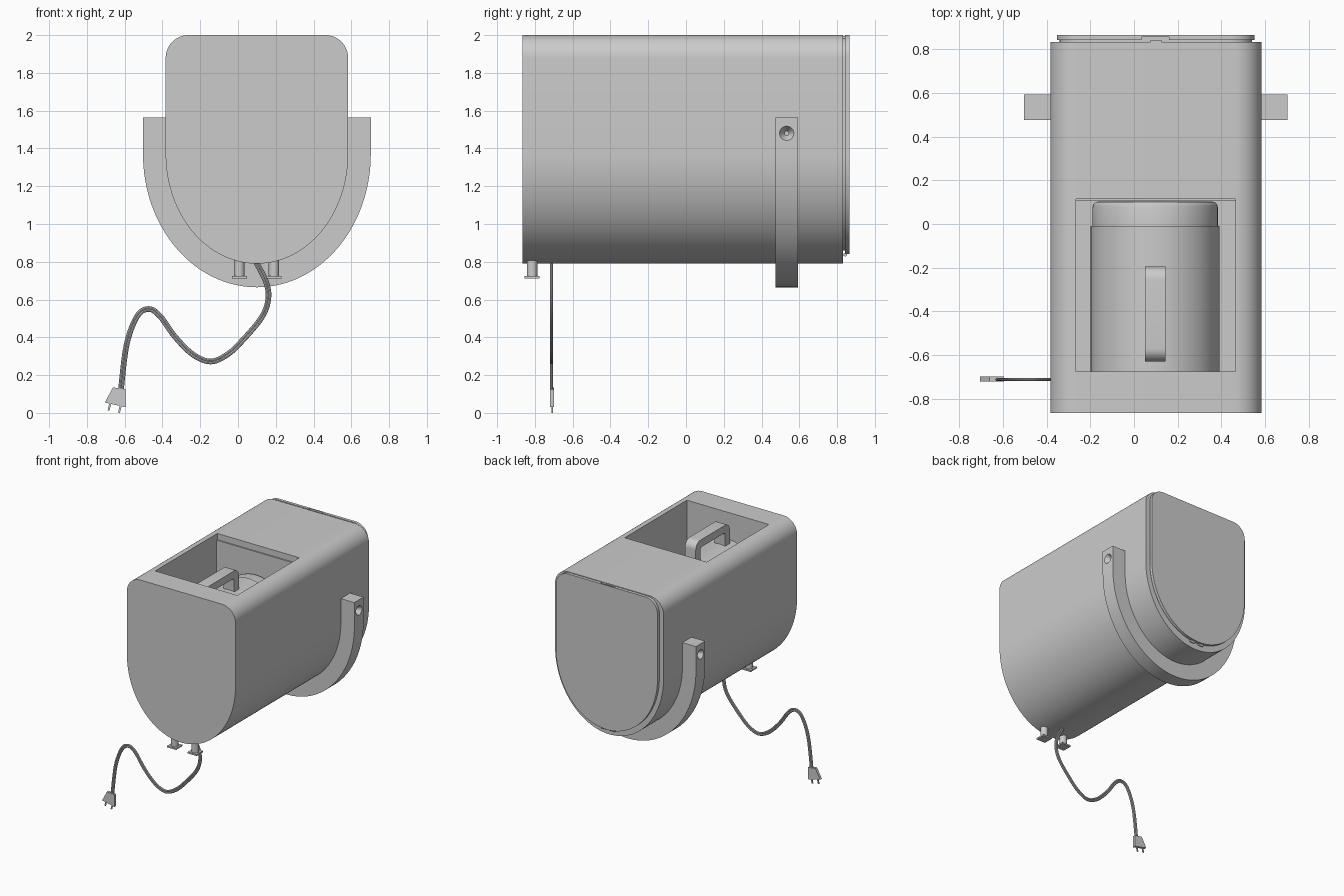
import bpy, bmesh, math
from mathutils import Vector

cube = bpy.data.objects.get("Cube")
if cube:
    bpy.data.objects.remove(cube, do_unlink=True)

GREY = (0.6, 0.6, 0.6, 1)
grey = bpy.data.materials.new("plain grey")
grey.use_nodes = True
grey.diffuse_color = GREY
grey.node_tree.nodes["Principled BSDF"].inputs["Base Color"].default_value = GREY

CX = 0.1  # centre line of the body


def finish(name, bm, smooth=True):
    bmesh.ops.recalc_face_normals(bm, faces=bm.faces)
    mesh = bpy.data.meshes.new(name)
    bm.to_mesh(mesh)
    bm.free()
    mesh.materials.append(grey)
    obj = bpy.data.objects.new(name, mesh)
    bpy.context.collection.objects.link(obj)
    if smooth:
        shade(obj)
    return obj


def select(obj):
    bpy.ops.object.select_all(action='DESELECT')
    obj.select_set(True)
    bpy.context.view_layer.objects.active = obj


def shade(obj):
    select(obj)
    bpy.ops.object.shade_smooth_by_angle(angle=math.radians(30))


def extrude_y(name, outline, y0, y1):
    """Prism from an (x, z) outline running from y0 to y1."""
    bm = bmesh.new()
    face = bm.faces.new([bm.verts.new((x, y0, z)) for x, z in outline])
    ext = bmesh.ops.extrude_face_region(bm, geom=[face])
    verts = [v for v in ext["geom"] if isinstance(v, bmesh.types.BMVert)]
    bmesh.ops.translate(bm, verts=verts, vec=(0, y1 - y0, 0))
    return finish(name, bm)


def box(name, x, y, z):
    return extrude_y(name, [(x[0], z[0]), (x[1], z[0]), (x[1], z[1]), (x[0], z[1])], *y)


def cone(name, centre, r1, r2, depth, axis):
    bm = bmesh.new()
    bmesh.ops.create_cone(bm, cap_ends=True, segments=32, radius1=r1, radius2=r2, depth=depth)
    turn = Vector((0, 0, 1)).rotation_difference(Vector(axis)).to_matrix()
    bmesh.ops.rotate(bm, verts=bm.verts, matrix=turn)
    bmesh.ops.translate(bm, verts=bm.verts, vec=centre)
    return finish(name, bm)


def cut(obj, cutter):
    cutter.hide_render = True
    mod = obj.modifiers.new("cut", 'BOOLEAN')
    mod.operation = 'DIFFERENCE'
    mod.solver = 'EXACT'
    mod.object = cutter
    select(obj)
    bpy.ops.object.modifier_apply(modifier=mod.name)
    bpy.data.objects.remove(cutter, do_unlink=True)
    shade(obj)


def arc(cx, cz, rx, rz, a0, a1, n):
    steps = [math.radians(a0 + (a1 - a0) * i / n) for i in range(n + 1)]
    return [(cx + rx * math.cos(a), cz + rz * math.sin(a)) for a in steps]


SHOULDER = 1.37  # height where the straight sides meet the rounded belly


def tub(half, bottom, top, r):
    """Rounded top corners, straight sides, half-ellipse belly."""
    return (arc(CX, SHOULDER, half, SHOULDER - bottom, 180, 360, 64)
            + arc(CX + half - r, top - r, r, r, 0, 90, 12)
            + arc(CX - half + r, top - r, r, r, 90, 180, 12))


# Main housing with the open bay in its top
body = extrude_y("housing", tub(0.483, 0.79, 2.0, 0.12), -0.865, 0.832)
cut(body, box("bay_cutter", (-0.265, 0.465), (-0.675, 0.115), (1.18, 2.1)))
box("bay_back_lip", (-0.265, 0.465), (0.105, 0.116), (1.18, 1.95))

# Lid on the back, set off by a narrow neck, with a latch notch and hinge
extrude_y("lid_neck", tub(0.44, 0.86, 1.985, 0.11), 0.83, 0.846)
lid = extrude_y("lid", tub(0.452, 0.84, 2.0, 0.11), 0.841, 0.865)
cut(lid, box("latch_cutter", (0.035, 0.16), (0.83, 0.856), (1.98, 2.1)))
box("latch_tab", (0.075, 0.125), (0.83, 0.842), (1.96, 1.995))
for side in (-1, 1):
    cone("hinge_knuckle", (CX + side * 0.04, 0.843, 0.838), 0.01, 0.01, 0.04, (1, 0, 0))

# Stand band wrapped under the housing, with a bolt dimple on each side
outer, inner, band_top = 0.603, 0.48, 1.565
band_outline = ([(CX - outer, band_top)]
                + arc(CX, SHOULDER, outer, SHOULDER - 0.665, 180, 360, 64)
                + [(CX + outer, band_top), (CX + inner, band_top)]
                + arc(CX, SHOULDER, inner, SHOULDER - 0.795, 360, 180, 64)
                + [(CX - inner, band_top)])
band = extrude_y("stand_band", band_outline, 0.475, 0.592)
for side in (-1, 1):
    cut(band, cone("dimple_cutter", (CX + side * outer, 0.533, 1.48),
                   0.012, 0.064, 0.08, (side, 0, 0)))

# Pot lying in the bay: lathed around the y axis
POT_Z = 1.49
bm = bmesh.new()
profile = [(0, -0.674), (0.295, -0.674), (0.295, -0.01), (0.287, -0.01), (0.287, 0.075),
           (0.283, 0.09), (0.273, 0.1), (0.255, 0.104), (0, 0.104)]
ring = [bm.verts.new((CX - 0.003 + r, y, POT_Z)) for r, y in profile]
edges = [bm.edges.new(pair) for pair in zip(ring, ring[1:])]
bmesh.ops.spin(bm, geom=ring + edges, cent=(CX - 0.003, 0, POT_Z), axis=(0, 1, 0),
               angle=math.tau, steps=64, use_duplicate=False)
bmesh.ops.remove_doubles(bm, verts=bm.verts, dist=0.0005)
finish("pot", bm)


# Pot handle: a square bar bent into a rounded bridge
def bridge(y0, y1, top, r):
    return ([(y0, 1.77)] + arc(y0 + r, top - r, r, r, 180, 90, 8)
            + arc(y1 - r, top - r, r, r, 90, 0, 8) + [(y1, 1.77)])


def loop_strip(name, outline, x0, x1):
    bm = bmesh.new()
    face = bm.faces.new([bm.verts.new((x0, y, z)) for y, z in outline])
    ext = bmesh.ops.extrude_face_region(bm, geom=[face])
    verts = [v for v in ext["geom"] if isinstance(v, bmesh.types.BMVert)]
    bmesh.ops.translate(bm, verts=verts, vec=(x1 - x0, 0, 0))
    return finish(name, bm)


loop_strip("pot_handle", bridge(-0.63, -0.195, 1.95, 0.06)
           + bridge(-0.57, -0.255, 1.89, 0.02)[::-1], 0.05, 0.145)

# Two small feet under the front
for x in (0.007, 0.19):
    cone("foot_stem", (x, -0.815, 0.77), 0.028, 0.028, 0.1, (0, 0, 1))
    box("foot_pad", (x - 0.04, x + 0.04), (-0.855, -0.775), (0.712, 0.724))

# Power cord: flat twin-strand cable along a smooth path
CORD_Y = -0.712
path = [(0.095, 0.8), (0.15, 0.69), (0.16, 0.6), (0.125, 0.505), (0.025, 0.385),
        (-0.055, 0.31), (-0.145, 0.272), (-0.24, 0.31), (-0.335, 0.405), (-0.415, 0.515),
        (-0.475, 0.55), (-0.535, 0.51), (-0.59, 0.36), (-0.62, 0.12)]


def catmull(a, b, c, d, t):
    return 0.5 * (2 * b + (c - a) * t + (2 * a - 5 * b + 4 * c - d) * t ** 2
                  + (3 * b - a - 3 * c + d) * t ** 3)


pts = [Vector(p) for p in [path[0]] + path + [path[-1]]]
line = [catmull(*pts[i:i + 4], k / 6) for i in range(len(path) - 1) for k in range(6)]
line.append(pts[-1])
strands = bmesh.new()
for offset in (-0.007, 0.007):
    rings = []
    for i, p in enumerate(line):
        along = (line[min(i + 1, len(line) - 1)] - line[max(i - 1, 0)]).normalized()
        side = Vector((-along.y, along.x))
        ring = []
        for k in range(8):
            a = math.tau * k / 8
            q = p + side * (offset + 0.008 * math.cos(a))
            ring.append(strands.verts.new((q.x, CORD_Y + 0.007 * math.sin(a), q.y)))
        rings.append(ring)
    for r0, r1 in zip(rings, rings[1:]):
        for k in range(8):
            strands.faces.new((r0[k], r0[k - 1], r1[k - 1], r1[k]))
    strands.faces.new(rings[0])
    strands.faces.new(rings[-1])
finish("power_cord", strands)

# Plug and its two prongs
extrude_y("plug", [(-0.662, 0.135), (-0.595, 0.125), (-0.595, 0.03), (-0.705, 0.055)],
          -0.72, -0.698)
for x, z in ((-0.685, 0.012), (-0.63, 0.0)):
    extrude_y("plug_prong", [(x - 0.005, z + 0.002), (x + 0.005, z),
                             (x + 0.019, z + 0.06), (x + 0.009, z + 0.062)], -0.713, -0.705)
